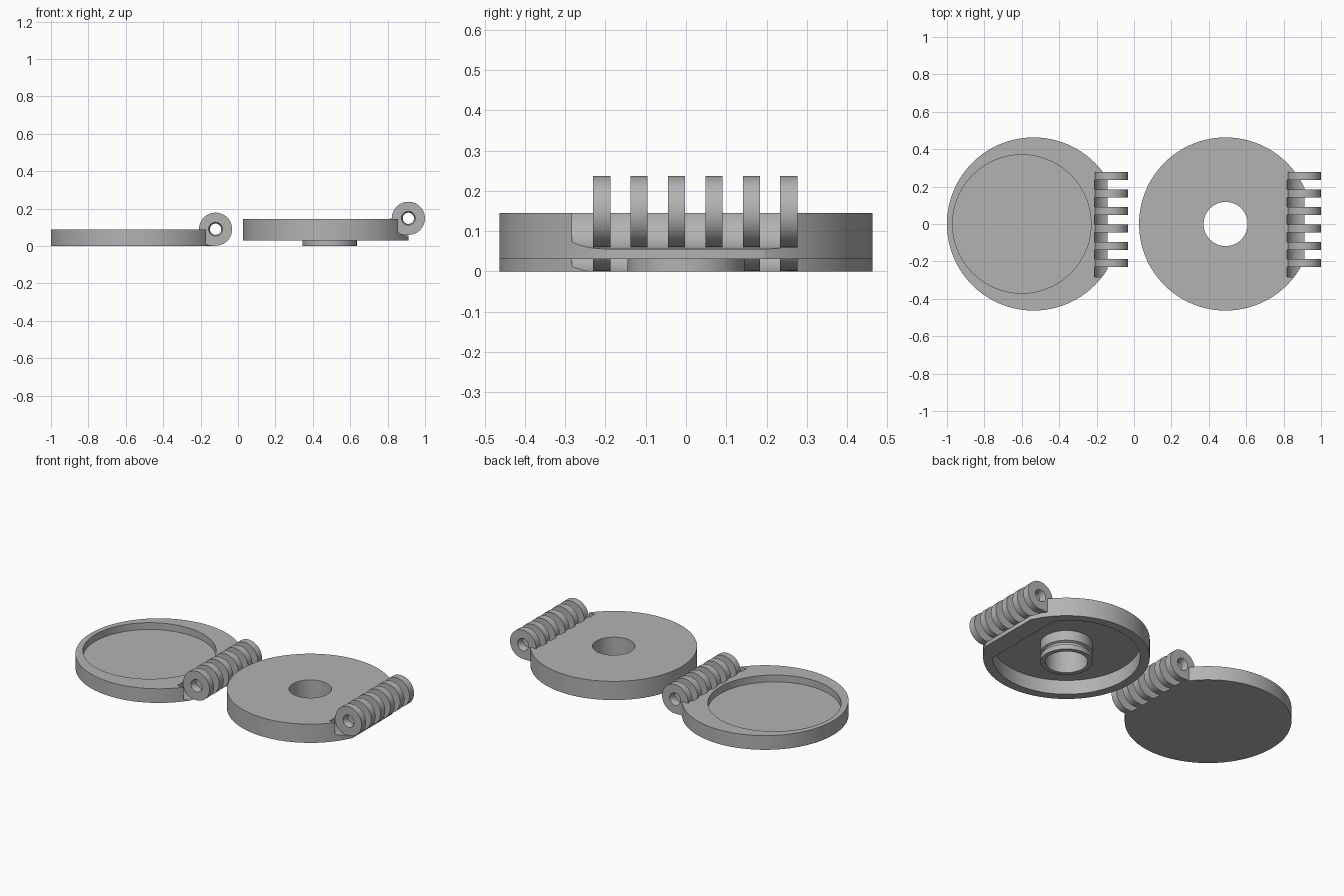
import bpy
import math
from mathutils import Matrix

cube = bpy.data.objects.get("Cube")
if cube:
    bpy.data.objects.remove(cube, do_unlink=True)

grey = bpy.data.materials.new("plain grey")
grey.use_nodes = True
COLOUR = (0.45, 0.45, 0.45, 1)
grey.diffuse_color = COLOUR
grey.node_tree.nodes["Principled BSDF"].inputs["Base Color"].default_value = COLOUR


def add_mesh(name, verts, faces):
    mesh = bpy.data.meshes.new(name)
    mesh.from_pydata(verts, [], faces)
    mesh.materials.append(grey)
    obj = bpy.data.objects.new(name, mesh)
    bpy.context.collection.objects.link(obj)
    return obj


def circle(radius, sides=128, start=0, sweep=360):
    count = sides if sweep == 360 else sides + 1
    return [(radius * math.cos(math.radians(start + sweep * i / sides)),
             radius * math.sin(math.radians(start + sweep * i / sides)))
            for i in range(count)]


def prism(name, outline, low, high, centre=(0, 0), along_y=False, end_scale=1):
    """Extrude an outline along z, or along y with the outline in x and z."""
    n = len(outline)
    a, b = centre
    verts = [(a + u, b + v, low) for u, v in outline]
    verts += [(a + u * end_scale, b + v * end_scale, high) for u, v in outline]
    faces = [list(range(n))[::-1], list(range(n, 2 * n))]
    faces += [[i, (i + 1) % n, n + (i + 1) % n, n + i] for i in range(n)]
    if along_y:
        verts = [(x, y, z) for x, z, y in verts]
        faces = [f[::-1] for f in faces]
    return add_mesh(name, verts, faces)


def lathe(name, profile, centre, sides=96):
    """Spin a closed (radius, height) profile about a vertical axis."""
    n = len(profile)
    verts, faces = [], []
    for i in range(sides):
        t = math.tau * i / sides
        verts += [(centre + r * math.cos(t), r * math.sin(t), z) for r, z in profile]
        for j in range(n):
            k, m = (j + 1) % n, (i + 1) % sides
            faces.append([i * n + j, m * n + j, m * n + k, i * n + k])
    return add_mesh(name, verts, faces)


def cut(target, *cutters):
    for cutter in cutters:
        cutter.hide_render = True
        mod = target.modifiers.new("cut", "BOOLEAN")
        mod.operation = "DIFFERENCE"
        mod.solver = "EXACT"
        mod.object = cutter
        bpy.context.view_layer.objects.active = target
        bpy.ops.object.modifier_apply(modifier=mod.name)
        bpy.data.objects.remove(cutter, do_unlink=True)


def finish(obj):
    bpy.ops.object.select_all(action="DESELECT")
    obj.select_set(True)
    bpy.context.view_layer.objects.active = obj
    bpy.ops.object.shade_smooth_by_angle(angle=math.radians(30))


DISC_R, KNUCKLE_R, CLEARANCE_R = 0.463, 0.0885, 0.0925
HINGE_LOW, HINGE_HIGH = -0.283, 0.277
KNUCKLE_W, PITCH, COUNT = 0.043, 0.093, 6


def add_hinge(prefix, disc, axis):
    # Clear the hinge zone with a round channel and trim the rim at the axis
    x, z = axis
    channel = prism("channel", circle(CLEARANCE_R, 96), HINGE_LOW, HINGE_HIGH, axis, True)
    trim = prism("trim", [(0, -.5), (.3, -.5), (.3, .5), (0, .5)], -1, 1, axis, True)
    cut(disc, channel, trim)
    # Rounded knuckles, each with a foot reaching back into the disc
    outline = circle(KNUCKLE_R, 54, -90, 270) + [(-.11, -.006), (-.11, -KNUCKLE_R)]
    for i in range(COUNT):
        high = HINGE_HIGH - i * PITCH
        low = high - KNUCKLE_W
        knuckle = prism(f"{prefix}_knuckle_{i + 1}", outline, low, high, axis, True)
        cut(knuckle, prism("pin_hole", circle(.03, 32), low - .1, high + .1, axis, True))
        # Flared pin hole at the two outer ends
        if i == 0:
            cut(knuckle, prism("flare", circle(.029, 32), high - .02, high + .002, axis, True, 1.32))
        elif i == COUNT - 1:
            cut(knuckle, prism("flare", circle(.0383, 32), low - .002, low + .02, axis, True, .76))
        finish(knuckle)


# Base disc with an off-centre round recess in its top
base = prism("base_disc", circle(DISC_R), 0, .087, (-.537, 0))
cut(base, prism("recess", circle(.37), .045, .2, (-.6, 0)))
add_hinge("base", base, (-.12, .0897))
finish(base)

# Lid disc, hollow below up to a flat chord beside the hinge, with a centre hole
LID_X = .49
lid = prism("lid_disc", circle(DISC_R), .03, .145, (LID_X, 0))
hollow = [(min(x, .31), y) for x, y in circle(.41)]
cut(lid,
    prism("hollow", hollow, -.1, .118, (LID_X, 0)),
    prism("centre_hole", circle(.118, 96), -.2, .3, (LID_X, 0)))
add_hinge("lid", lid, (.911, .148))
finish(lid)

# Grooved collar hanging under the lid around the hole
collar = lathe("lid_collar", [(.118, 0), (.145, 0), (.145, .03), (.132, .036),
                              (.132, .05), (.145, .056), (.145, .12), (.118, .12)], LID_X)
finish(collar)
